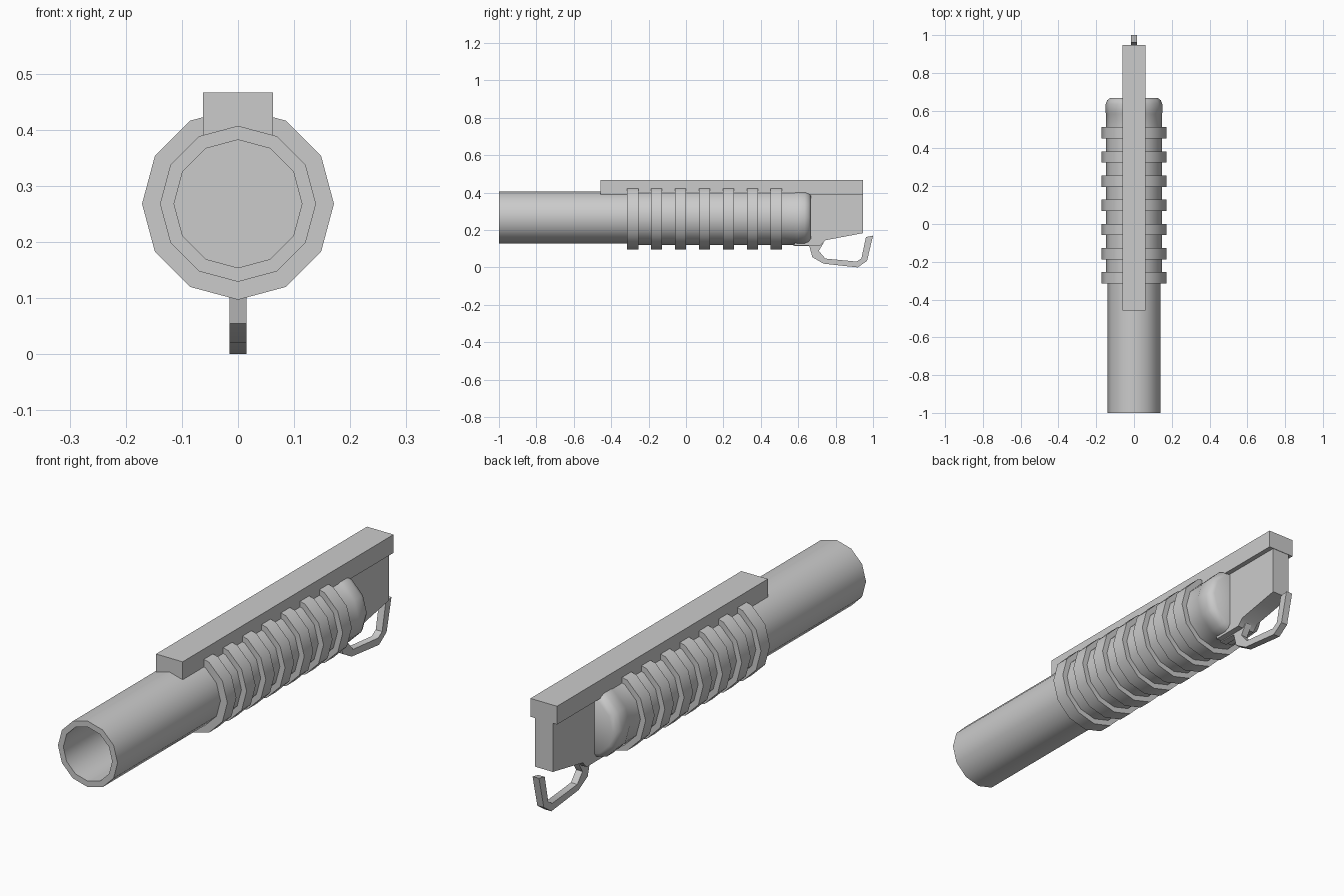
import bpy, bmesh, math

if "Cube" in bpy.data.objects:
    bpy.data.objects.remove(bpy.data.objects["Cube"])

SIDES = 12
AXIS_Z = 0.268


def finish(name, bm, angle=40):
    bmesh.ops.recalc_face_normals(bm, faces=bm.faces)
    mesh = bpy.data.meshes.new(name)
    bm.to_mesh(mesh)
    bm.free()
    ob = bpy.data.objects.new(name, mesh)
    bpy.context.collection.objects.link(ob)
    bpy.ops.object.select_all(action='DESELECT')
    ob.select_set(True)
    bpy.context.view_layer.objects.active = ob
    bpy.ops.object.shade_smooth_by_angle(angle=math.radians(angle))
    return ob


def lathe(name, profile):
    """Revolve (radius, y) points round the barrel axis, closing both ends."""
    bm = bmesh.new()
    rings = []
    for r, y in profile:
        angles = [2 * math.pi * i / SIDES for i in range(SIDES)]
        rings.append([bm.verts.new((r * math.cos(a), y, AXIS_Z + r * math.sin(a)))
                      for a in angles])
    for a, b in zip(rings, rings[1:]):
        for i in range(SIDES):
            j = (i + 1) % SIDES
            bm.faces.new((a[i], a[j], b[j], b[i]))
    bm.faces.new(rings[0])
    bm.faces.new(rings[-1])
    return finish(name, bm)


def side_plate(name, outline, half_width):
    """Extrude a (y, z) outline symmetrically across x."""
    bm = bmesh.new()
    face = bm.faces.new([bm.verts.new((-half_width, y, z)) for y, z in outline])
    ext = bmesh.ops.extrude_face_region(bm, geom=[face])
    moved = [v for v in ext['geom'] if isinstance(v, bmesh.types.BMVert)]
    bmesh.ops.translate(bm, verts=moved, vec=(2 * half_width, 0, 0))
    return finish(name, bm)


# Hollow barrel
lathe("barrel", [(0.139, -0.29), (0.139, -1.0), (0.114, -1.0), (0.114, -0.3)])

# Ribbed hand grip: seven raised ribs, then a rounded rear end
grip = []
for i in range(7):
    y = -0.315 + i * 0.128
    grip += [(0.171, y), (0.171, y + 0.06), (0.147, y + 0.06), (0.147, y + 0.128)]
grip[-1] = (0.147, 0.582)
grip += [(0.150, 0.59), (0.150, 0.635), (0.142, 0.655), (0.125, 0.668)]
lathe("ribbed_grip", grip)

# Mounting rail on top
side_plate("top_rail", [(-0.457, 0.389), (0.947, 0.389),
                        (0.947, 0.466), (-0.457, 0.466)], 0.062)

# Rear receiver block
side_plate("rear_block", [(0.58, 0.118), (0.72, 0.118), (0.745, 0.145),
                          (0.945, 0.183), (0.945, 0.40), (0.58, 0.40)], 0.041)

# Open trigger guard with its base tab
side_plate("trigger_guard", [
    (0.575, 0.14), (0.575, 0.114), (0.66, 0.113), (0.675, 0.055), (0.735, 0.02),
    (0.918, 0.0), (0.968, 0.035), (1.0, 0.17), (0.962, 0.162),
    (0.938, 0.048), (0.912, 0.031), (0.745, 0.047), (0.71, 0.088),
    (0.735, 0.13), (0.74, 0.15)], 0.015)
